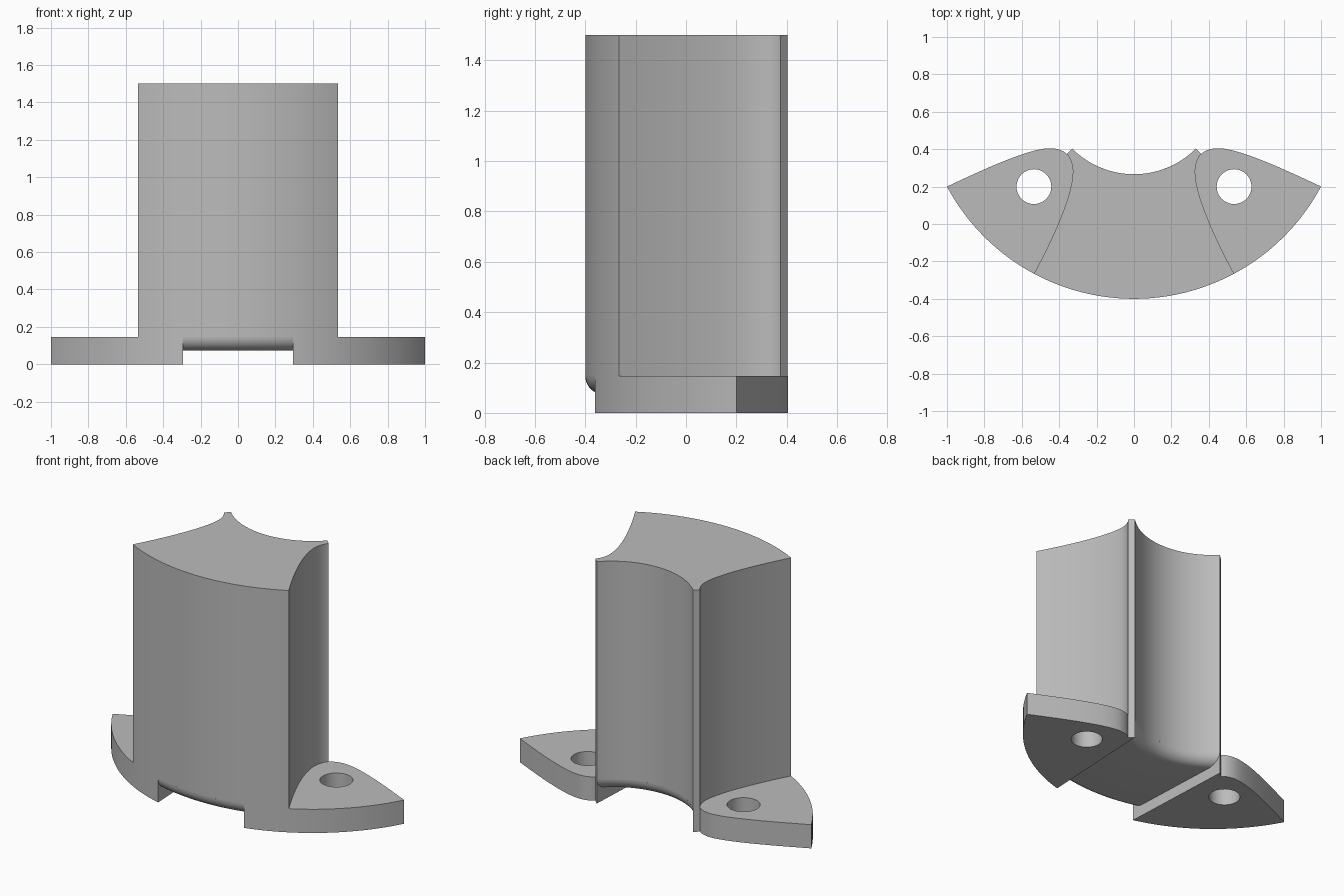
import bpy, bmesh, math
from mathutils import Vector
from mathutils.geometry import interpolate_bezier

cube = bpy.data.objects.get("Cube")
if cube:
    bpy.data.objects.remove(cube, do_unlink=True)

AXIS_Y = 0.733                  # shared centre of the outer and inner arcs
R_OUT, R_IN = 1.133, 0.467
FLANGE_H, TOP = 0.147, 1.5
FILLET = FLANGE_H / 2

grey = bpy.data.materials.new("plain grey")
grey.use_nodes = True
grey.diffuse_color = (0.5, 0.5, 0.5, 1)
grey.node_tree.nodes["Principled BSDF"].inputs["Base Color"].default_value = (0.5, 0.5, 0.5, 1)


def arc(radius, x0, x1, n):
    """Points on a concentric arc, from x0 to x1."""
    a, b = math.asin(x0 / radius), math.asin(x1 / radius)
    angles = [a + (b - a) * i / n for i in range(n + 1)]
    return [(radius * math.sin(t), AXIS_Y - radius * math.cos(t)) for t in angles]


def bezier(*pts, n=12):
    return [(p.x, p.y) for p in interpolate_bezier(*[Vector((x, y, 0)) for x, y in pts], n)]


def finish(bm, name):
    bmesh.ops.recalc_face_normals(bm, faces=bm.faces)
    mesh = bpy.data.meshes.new(name)
    bm.to_mesh(mesh)
    bm.free()
    mesh.materials.append(grey)
    obj = bpy.data.objects.new(name, mesh)
    bpy.context.collection.objects.link(obj)
    bpy.ops.object.select_all(action='DESELECT')
    obj.select_set(True)
    bpy.context.view_layer.objects.active = obj
    bpy.ops.object.shade_smooth_by_angle(angle=math.radians(30))
    return obj


def prism(name, loops, z0, z1):
    """Extrude an outline, with any further loops as holes."""
    bm = bmesh.new()
    for loop in loops:
        verts = [bm.verts.new((x, y, z0)) for x, y in loop]
        for a, b in zip(verts, verts[1:] + verts[:1]):
            bm.edges.new((a, b))
    bmesh.ops.triangle_fill(bm, use_beauty=True, edges=bm.edges[:], normal=(0, 0, 1))
    ext = bmesh.ops.extrude_face_region(bm, geom=bm.faces[:], use_keep_orig=True)
    top = [v for v in ext["geom"] if isinstance(v, bmesh.types.BMVert)]
    bmesh.ops.translate(bm, verts=top, vec=(0, 0, z1 - z0))
    return finish(bm, name)


# Pillar: concave sides, radial tips and a concave back
corner = arc(R_OUT, 0, 0.535, 1)[-1]
tip = arc(R_IN, 0, 0.33, 1)[-1]
notch = (0.36, 0.375)
side = bezier(corner, (0.44, -0.09), (0.327, 0.15), (0.327, 0.28), n=20)
side += bezier(side[-1], (0.327, 0.325), (0.345, 0.36), notch)[1:]
mirrored = [(-x, y) for x, y in reversed(side)]
outline = side + arc(R_IN, tip[0], -tip[0], 40) + mirrored
outline += arc(R_OUT, -corner[0], corner[0], 40)[1:-1]
prism("pillar", [outline], FLANGE_H, TOP)

# Mounting flanges, each with a bolt hole
front = arc(R_OUT, 0, 0.295, 1)[-1]
flange = arc(R_OUT, front[0], 1.0, 40)
back = bezier(notch, (0.38, 0.395), (0.415, 0.405), (0.45, 0.405))
back += bezier(back[-1], (0.57, 0.405), (0.85, 0.27), flange[-1], n=24)[1:]
flange += back[::-1][1:] + [tip]
hole = [(0.535 + 0.093 * math.cos(t * math.tau / 40),
         0.2 + 0.093 * math.sin(t * math.tau / 40)) for t in range(40)]
obj = prism("mounting_flanges", [flange, hole], 0, FLANGE_H)
obj.modifiers.new("Mirror", 'MIRROR').use_mirror_merge = False


# Raised underside between the flanges, rounded at front and back
def wall_x(radius):
    """Where an arc meets the flange's inner wall."""
    x = 0.3
    for _ in range(20):
        y = AXIS_Y - math.sqrt(radius ** 2 - x ** 2)
        x = front[0] + (tip[0] - front[0]) * (y - front[1]) / (tip[1] - front[1])
    return x


bm = bmesh.new()
rings = []
N, STEPS = 32, 10
for i in range(STEPS + 1):
    t = math.pi / 2 * i / STEPS
    inset = FILLET * (1 - math.cos(t))
    z = FLANGE_H - FILLET * math.sin(t)
    ro, ri = R_OUT - inset, R_IN + inset
    xo, xi = wall_x(ro), wall_x(ri)
    ring = arc(ro, -xo, xo, N) + arc(ri, xi, -xi, N)
    rings.append([bm.verts.new((x, y, z)) for x, y in ring])
for upper, lower in zip(rings, rings[1:]):
    for j in range(len(upper)):
        k = (j + 1) % len(upper)
        bm.faces.new((upper[j], upper[k], lower[k], lower[j]))
for ring in (rings[0], rings[-1]):
    for j in range(N):
        bm.faces.new((ring[j], ring[j + 1], ring[-2 - j], ring[-1 - j]))
finish(bm, "raised_underside")
